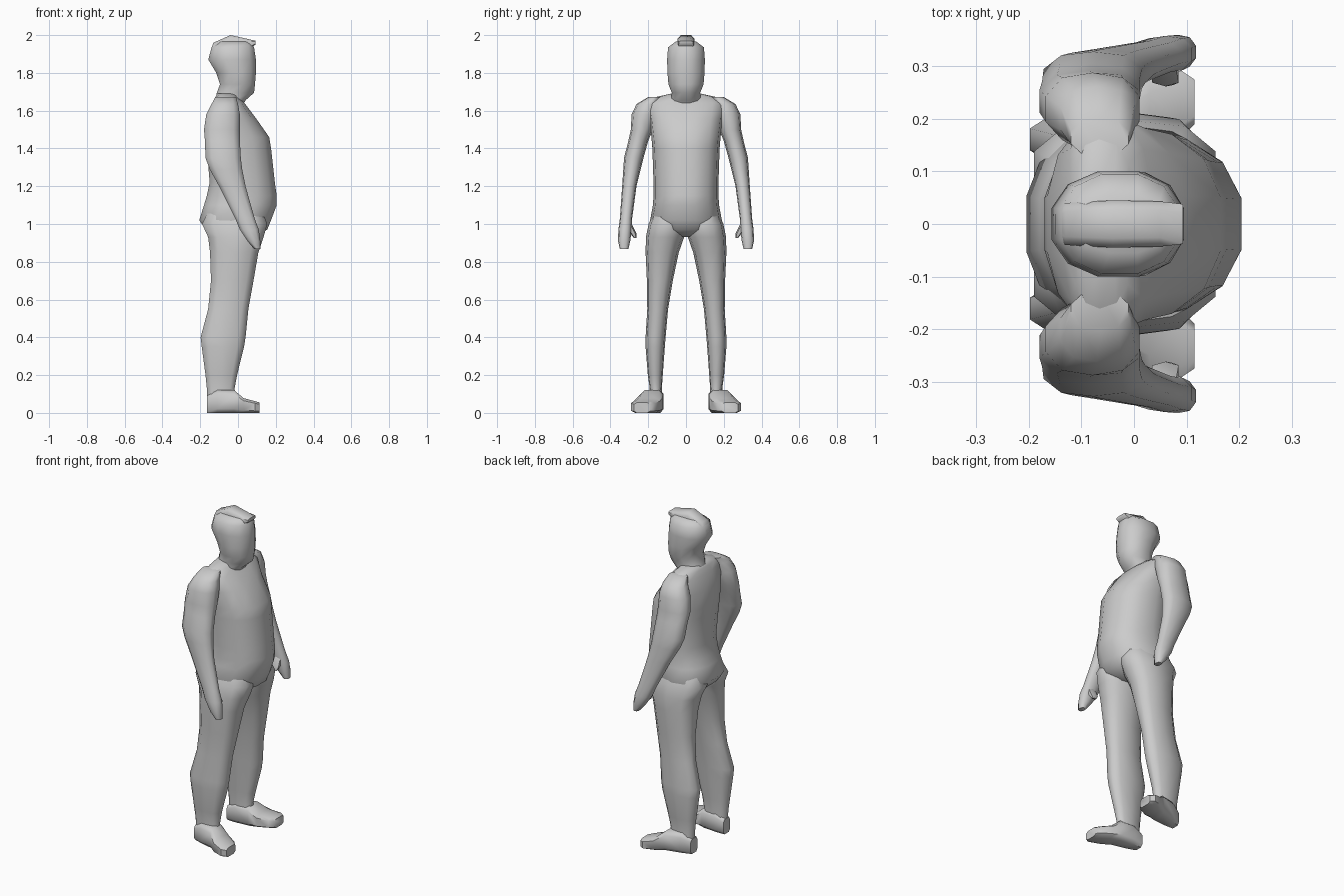
import bpy, bmesh, math

grey = bpy.data.materials.new("plain grey")
grey.diffuse_color = (0.6, 0.6, 0.6, 1)


def loft(name, rings, n=12, power=2.0, axis="z", mirror=False, mid=0.5, angle=60):
    """Skin rings of (position, a_min, a_max, b_min, b_max) stacked along an axis.
    'mid' sets where along a the ring is widest."""
    bm = bmesh.new()
    loops = []
    for p, a0, a1, b0, b1 in rings:
        loop = []
        for i in range(n):
            t = 2 * math.pi * (i + 0.5) / n
            c, s = math.cos(t), math.sin(t)
            u = math.copysign(abs(c) ** (2 / power), c)
            v = math.copysign(abs(s) ** (2 / power), s)
            # stretch so the flats reach the stated limits
            k = math.cos(math.pi / n) ** (2 / power)
            u, v = u / k, max(-1, min(1, v / k))
            am = a0 + (a1 - a0) * mid
            a = am + u * ((a1 - am) if u > 0 else (am - a0))
            b = (b0 + b1) / 2 + v * (b1 - b0) / 2
            loop.append(bm.verts.new((a, b, p) if axis == "z" else (p, a, b)))
        loops.append(loop)
    for lo, hi in zip(loops, loops[1:]):
        for i in range(n):
            j = (i + 1) % n
            bm.faces.new((lo[i], lo[j], hi[j], hi[i]))
    bm.faces.new(loops[0][::-1])
    bm.faces.new(loops[-1])
    bmesh.ops.recalc_face_normals(bm, faces=bm.faces)
    me = bpy.data.meshes.new(name)
    bm.to_mesh(me)
    bm.free()
    ob = bpy.data.objects.new(name, me)
    bpy.context.collection.objects.link(ob)
    me.materials.append(grey)
    if mirror:
        m = ob.modifiers.new("mirror", "MIRROR")
        m.use_axis = (False, True, False)
        m.use_bisect_axis = (False, False, False)
        m.use_mirror_merge = False
    bpy.ops.object.select_all(action="DESELECT")
    ob.select_set(True)
    bpy.context.view_layer.objects.active = ob
    bpy.ops.object.shade_smooth_by_angle(angle=math.radians(angle))
    return ob


def sym(z, x0, x1, w):
    return (z, x0, x1, -w, w)


# torso with belly and sloping chest
loft("torso", [
    sym(0.93, -0.10, 0.08, 0.05),
    sym(0.97, -0.17, 0.155, 0.17),
    sym(1.02, -0.205, 0.175, 0.19),
    sym(1.10, -0.18, 0.205, 0.175),
    sym(1.15, -0.165, 0.205, 0.172),
    sym(1.22, -0.15, 0.195, 0.172),
    sym(1.40, -0.165, 0.175, 0.178),
    sym(1.46, -0.17, 0.165, 0.183),
    sym(1.56, -0.165, 0.095, 0.195),
    sym(1.64, -0.135, 0.035, 0.21),
    sym(1.67, -0.12, 0.0, 0.17),
    sym(1.69, -0.11, -0.01, 0.08)], n=14, power=2.3, mid=0.45)

# neck and head
loft("head", [
    sym(1.60, -0.12, 0.01, 0.085),
    sym(1.655, -0.12, 0.04, 0.08),
    sym(1.695, -0.112, 0.085, 0.075),
    sym(1.74, -0.095, 0.09, 0.093),
    sym(1.80, -0.115, 0.095, 0.098),
    sym(1.87, -0.157, 0.095, 0.10),
    sym(1.935, -0.14, 0.085, 0.095),
    sym(1.965, -0.11, 0.07, 0.055)], n=12, power=2.2)

# raised strip of hair over the crown
loft("hair", [
    (-0.15, -0.03, 0.03, 1.86, 1.90),
    (-0.13, -0.04, 0.04, 1.88, 1.96),
    (-0.04, -0.045, 0.045, 1.90, 2.00),
    (0.05, -0.043, 0.043, 1.92, 1.98),
    (0.093, -0.038, 0.038, 1.95, 1.97)], n=8, power=3.5, axis="x")

# arm from shoulder to fingertips
loft("arm", [
    (0.868, 0.085, 0.118, 0.305, 0.35),
    (0.91, 0.05, 0.118, 0.295, 0.36),
    (0.97, 0.01, 0.11, 0.288, 0.358),
    (1.03, -0.015, 0.088, 0.285, 0.35),
    (1.20, -0.10, 0.04, 0.262, 0.338),
    (1.29, -0.15, 0.022, 0.24, 0.332),
    (1.35, -0.172, 0.015, 0.225, 0.328),
    (1.44, -0.175, 0.01, 0.20, 0.305),
    (1.50, -0.18, 0.01, 0.175, 0.292),
    (1.58, -0.168, 0.01, 0.15, 0.288),
    (1.635, -0.14, 0.0, 0.14, 0.262),
    (1.672, -0.12, -0.01, 0.13, 0.20)], n=10, power=2.2, mirror=True)

# thumb
loft("thumb", [
    (0.925, 0.05, 0.075, 0.262, 0.275),
    (0.95, 0.035, 0.085, 0.262, 0.295),
    (1.00, 0.03, 0.08, 0.288, 0.33)], n=6, mirror=True)

# leg from hip to ankle
loft("leg", [
    (0.04, -0.16, -0.01, 0.125, 0.20),
    (0.13, -0.165, -0.018, 0.128, 0.192),
    (0.20, -0.172, -0.005, 0.123, 0.202),
    (0.35, -0.192, 0.032, 0.112, 0.214),
    (0.40, -0.198, 0.04, 0.108, 0.214),
    (0.55, -0.158, 0.055, 0.095, 0.205),
    (0.70, -0.143, 0.082, 0.07, 0.207),
    (0.85, -0.148, 0.108, 0.038, 0.214),
    (0.93, -0.158, 0.135, 0.01, 0.212),
    (1.00, -0.19, 0.155, 0.002, 0.198),
    (1.06, -0.16, 0.13, 0.02, 0.17)], n=10, power=2.4, mirror=True)

# foot turned slightly outward
loft("foot", [
    (-0.165, 0.125, 0.19, 0.0, 0.09),
    (-0.11, 0.118, 0.215, 0.0, 0.12),
    (-0.02, 0.122, 0.24, 0.0, 0.12),
    (0.03, 0.135, 0.275, 0.0, 0.078),
    (0.09, 0.165, 0.292, 0.0, 0.062),
    (0.115, 0.19, 0.275, 0.0, 0.055)], n=8, power=4, axis="x", mirror=True, angle=50)
